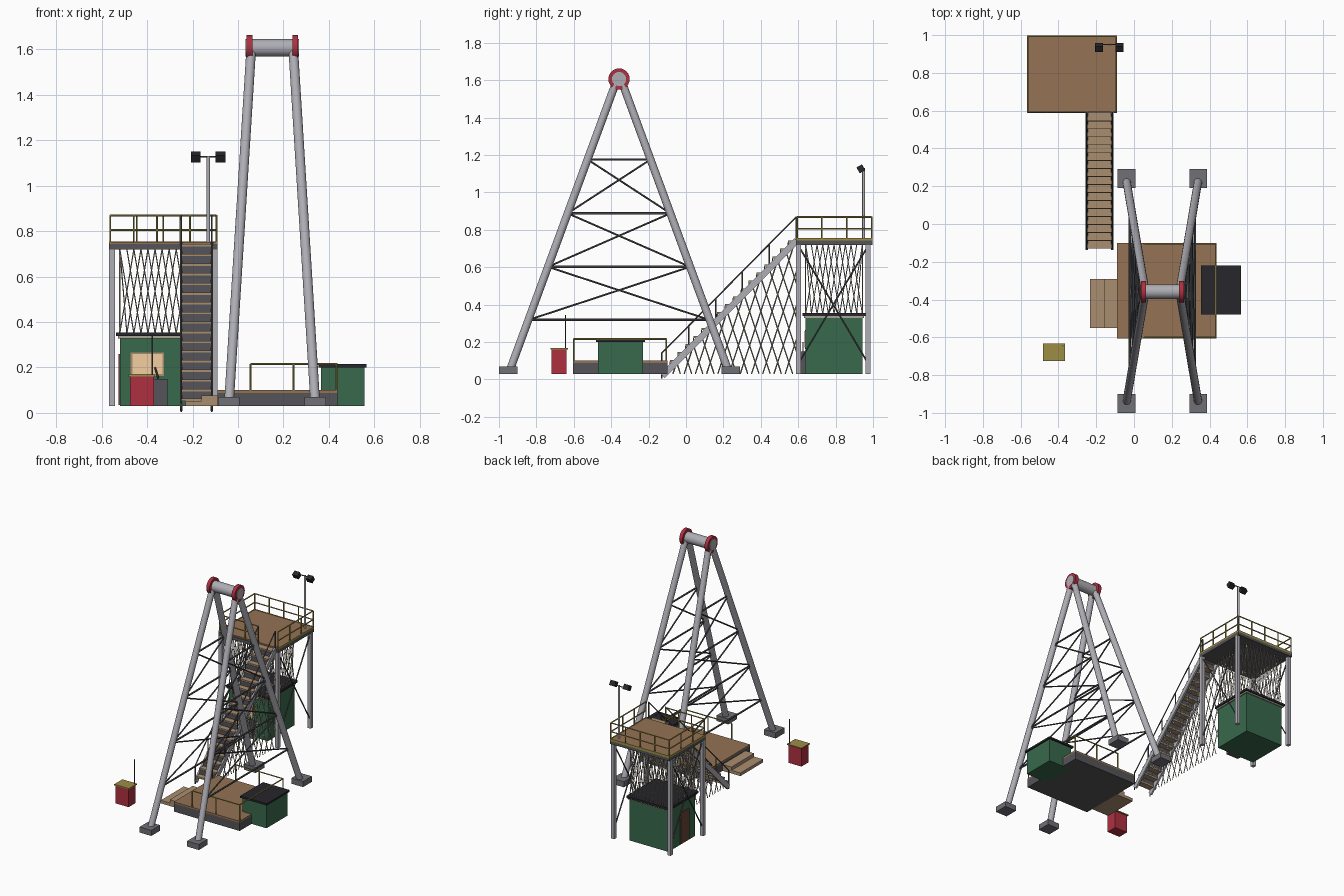
import bpy, bmesh
from math import radians
from mathutils import Vector, Matrix

if "Cube" in bpy.data.objects:
    bpy.data.objects.remove(bpy.data.objects["Cube"])

COL = dict(steel=(.42, .42, .46), dark=(.09, .09, .10), red=(.42, .03, .05), brown=(.30, .17, .09),
           tan=(.40, .27, .16), green=(.04, .14, .07), black=(.02, .02, .025), olive=(.34, .27, .06),
           beige=(.42, .38, .30), glow=(.90, .62, .35), door=(.13, .06, .04), concrete=(.16, .16, .18))


def mat(key):
    m = bpy.data.materials.get(key) or bpy.data.materials.new(key)
    m.diffuse_color = (*COL[key], 1)
    m.use_nodes = True
    m.node_tree.nodes["Principled BSDF"].inputs["Base Color"].default_value = m.diffuse_color
    return m


def box(x0, x1, y0, y1, z0, z1, tilt=0):
    def build(bm):
        c = Vector(((x0 + x1) / 2, (y0 + y1) / 2, (z0 + z1) / 2))
        m = Matrix.Translation(c) @ Matrix.Rotation(tilt, 4, 'X') @ Matrix.Diagonal((x1 - x0, y1 - y0, z1 - z0, 1))
        bmesh.ops.create_cube(bm, size=1, matrix=m)
    return build


def rod(a, b, r, n=6):
    def build(bm):
        p, q = Vector(a), Vector(b)
        m = Matrix.Translation((p + q) / 2) @ (q - p).to_track_quat('Z', 'Y').to_matrix().to_4x4()
        bmesh.ops.create_cone(bm, cap_ends=True, segments=n, radius1=r, radius2=r, depth=(q - p).length, matrix=m)
    return build


def part(name, key, shapes, smooth=False):
    bm = bmesh.new()
    for s in shapes:
        s(bm)
    me = bpy.data.meshes.new(name)
    bm.to_mesh(me)
    bm.free()
    ob = bpy.data.objects.new(name, me)
    bpy.context.collection.objects.link(ob)
    me.materials.append(mat(key))
    if smooth:
        bpy.ops.object.select_all(action='DESELECT')
        ob.select_set(True)
        bpy.context.view_layer.objects.active = ob
        bpy.ops.object.shade_smooth_by_angle(angle=radians(40))
    return ob


def lerp(a, b, t):
    return Vector(a).lerp(Vector(b), t)


def railing(a, b, n, heights, r=.0045):
    """Posts from a to b with a horizontal rail at every height."""
    up = Vector((0, 0, 1))
    posts = [lerp(a, b, i / (n - 1)) for i in range(n)]
    return ([rod(p, p + up * max(heights), r) for p in posts] +
            [rod(Vector(a) + up * h, Vector(b) + up * h, r) for h in heights])


# A-frame tower
GROUND, APEX_Y = .03, -.358
legs, feet, braces = [], [], []
for xf, xt in ((-.04, .058), (.34, .243)):
    ends = []
    for yf in (-.945, .229):
        base, top = (xf, yf, .04), (xt, APEX_Y + (.012 if yf > 0 else -.012), 1.6)
        ends.append((base, top))
        legs.append(rod(base, top, .0215, 16))
        fy = -.95 if yf < 0 else .24
        feet.append(box(xf - .047, xf + .047, fy - .05, fy + .05, GROUND, .07))
    at = lambda k, z: lerp(*ends[k], (z - .04) / 1.56)
    levels = (.318, .602, .888, 1.176)
    for z in levels:
        braces.append(rod(at(0, z), at(1, z), .0065))
    for lo, hi in zip(levels, levels[1:]):
        braces += [rod(at(0, lo), at(1, hi), .005), rod(at(1, lo), at(0, hi), .005)]
part("tower_legs", "steel", legs, True)
part("tower_feet", "concrete", feet)
part("tower_braces", "dark", braces)
part("top_drum", "steel", [rod((.034, APEX_Y, 1.606), (.268, APEX_Y, 1.606), .038, 24)], True)
part("drum_rims", "red", [rod((x, APEX_Y, 1.606), (x + .026, APEX_Y, 1.606), .057, 24) for x in (.037, .239)], True)

# Low working deck with steps and railing
part("low_deck_base", "dark", [box(-.09, .437, -.605, -.1, GROUND, .088)])
part("low_deck_boards", "brown", [box(-.09, .437, -.605, -.1, .088, .1)])
z = .1
part("low_deck_railing", "olive",
     railing((.055, -.6, z), (.433, -.6, z), 3, [.116]) +
     railing((.433, -.6, z), (.433, -.105, z), 3, [.116]) +
     railing((.055, -.105, z), (.433, -.105, z), 3, [.116]))
part("low_deck_steps", "tan", [box(-.232, -.155, -.55, -.29, GROUND, .052),
                               box(-.16, -.09, -.55, -.29, .03, .076)])

# Engine cabinet beside the deck
part("engine_cabinet", "green", [box(.365, .557, -.47, -.23, GROUND, .2)])
part("engine_cabinet_lid", "black", [box(.354, .566, -.48, -.22, .2, .214)])

# Small red control box with mast
part("control_box", "red", [box(-.475, -.37, -.72, -.64, GROUND, .16)])
part("control_box_lid", "olive", [box(-.482, -.365, -.725, -.632, .16, .168)])
part("control_mast", "dark", [rod((-.377, -.645, .16), (-.377, -.645, .345), .003)])

# Raised platform
X0, X1, Y0, Y1 = -.567, -.09, .588, .998
part("platform_frame", "dark", [box(X0, X1, Y0, Y1, .718, .742)])
part("platform_boards", "brown", [box(X0 + .005, X1 - .005, Y0 + .005, Y1 - .005, .742, .752)])
part("platform_kickplates", "olive", [box(X1 - .006, X1, Y0, Y1, .738, .755), box(X0, X0 + .006, Y0, Y1, .738, .755),
                                      box(X0, X1, Y1 - .006, Y1, .738, .755)])
part("platform_legs", "steel", [box(x, x + .026, y, y + .026, GROUND, .72)
                                for x in (X0, X1 - .026) for y in (Y0, .96)])
part("platform_side_braces", "dark", [rod((x, a, .1), (x, b, .7), .0045)
                                      for x in (X0 + .013, X1 - .013) for a, b in ((.61, .965), (.965, .61))])
a, b, c, d, z = X0 + .005, X1 - .005, Y0 + .005, Y1 - .005, .745
part("platform_railing", "olive",
     railing((a, c, z), (-.253, c, z), 4, [.06, .123]) + railing((a, d, z), (b, d, z), 5, [.06, .123]) +
     railing((a, c, z), (a, d, z), 4, [.06, .123]) + railing((b, c, z), (b, d, z), 4, [.06, .123]))

# Hut under the platform
HX0, HX1, HY0, HY1 = -.52, -.21, .64, .943
part("hut_walls", "green", [box(HX0, HX1, HY0, HY1, GROUND, .328)])
part("hut_trim", "beige", [box(HX0 - .008, HX1 + .008, HY0 - .008, HY1 + .008, .328, .338)])
part("hut_roof", "black", [box(HX0 - .016, HX1 + .016, HY0 - .016, HY1 + .016, .338, .354)])
part("hut_window", "glow", [box(-.465, -.333, HY0 - .006, HY0, .17, .258)])
part("hut_window_frame", "tan", [box(-.472, -.326, HY0 - .004, HY0, .163, .265)])
part("hut_door", "door", [box(HX0 - .006, HX0, .71, .81, .035, .26)])
part("hut_locker", "dark", [box(-.41, -.31, .61, .64, GROUND, .15), rod((-.35, .625, .15), (-.365, .625, .2), .004)])

# Lattice cage between hut roof and platform
cage, n = [], 5
for p, q in (((HX0, HY0), (HX1, HY0)), ((HX1, HY0), (HX1, HY1)), ((HX1, HY1), (HX0, HY1)), ((HX0, HY1), (HX0, HY0))):
    p, q = Vector((*p, .35)), Vector((*q, .35))
    up = Vector((0, 0, .37))
    for i in range(n):
        s, e = p.lerp(q, i / n), p.lerp(q, (i + 1) / n)
        m = p.lerp(q, (i + 1.5) / n) if i < n - 1 else e
        w = p.lerp(q, (i - .5) / n) if i > 0 else s
        cage += [rod(s, e + up, .0025, 4), rod(e, s + up, .0025, 4),
                 rod((s + e) / 2, m + up, .0025, 4), rod((s + e) / 2, w + up, .0025, 4)]
part("lattice_cage", "beige", cage)

# Staircase up to the platform
SX0, SX1, SB, ST = -.25, -.115, -.125, .592
line = lambda y: .02 + (y - SB) * .722 / (ST - SB)
N = 17
run, rise = (ST - SB) / N, .722 / N
treads, risers = [], []
for i in range(N):
    y, z = SB + i * run, line(SB + i * run)
    treads.append(box(SX0, SX1, y - .004, y + run, z + rise - .011, z + rise))
    risers.append(box(SX0 + .004, SX1 - .004, y + run - .006, y + run, z + rise, z + 2 * rise - .01))
part("stair_treads", "tan", treads)
part("stair_risers", "dark", risers[:-1])
length = Vector((0, ST - SB, .722)).length
mid = ((SB + ST) / 2, .02 + .361)
stringers, rails, lattice = [], [], []
for x in (SX0, SX1):
    stringers.append(box(x - .006, x + .006, mid[0] - length / 2, mid[0] + length / 2,
                         mid[1] - .017, mid[1] + .017, radians(45.2)))
    lo, hi = (x, -.13, .005), (x, .59, .735)
    up = Vector((0, 0, .135))
    rails.append(rod(Vector(lo) + up, Vector(hi) + up, .004))
    rails += [rod(lerp(lo, hi, i / 5), lerp(lo, hi, i / 5) + up, .004) for i in range(6)]
    # Crossed slats filling the triangle below the stairs
    for k in (.33, -.33):
        y = -.08
        while y < .78:
            top = (y - SB) * 1.007 / (1 - 1.007 * k)
            z0 = GROUND
            if k > 0:
                top = min(top, (.59 - y) / k)
            else:
                z0 = max(z0, (y - .59) / -k)
            if top > z0 + .02:
                lattice.append(rod((x, y + k * z0, z0), (x, y + k * top, top), .0035, 4))
            y += .06
part("stair_stringers", "steel", stringers)
part("stair_handrails", "dark", rails)
part("stair_lattice", "beige", lattice)

# Floodlight mast
part("light_mast", "steel", [rod((-.13, .95, .745), (-.13, .95, 1.13), .008, 10)], True)
part("light_crossbar", "dark", [rod((-.19, .95, 1.127), (-.07, .95, 1.127), .004)])
part("floodlights", "black", [box(x, x + .042, .918, .952, 1.108, 1.144, radians(30)) for x in (-.206, -.098)])
